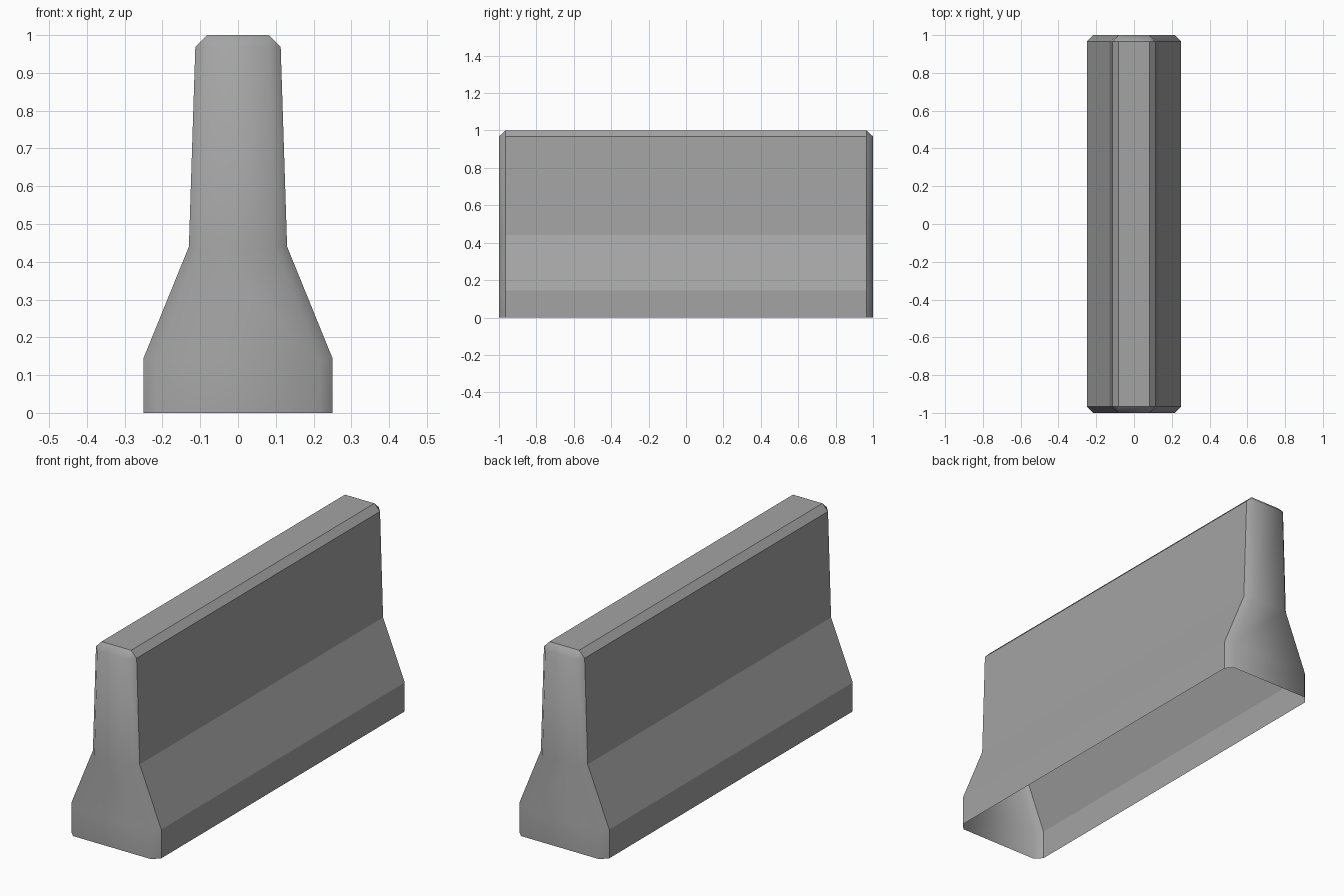
import bpy
import bmesh

cube = bpy.data.objects.get("Cube")
if cube:
    bpy.data.objects.remove(cube, do_unlink=True)

concrete = bpy.data.materials.new("concrete_grey")
concrete.use_nodes = True
colour = (0.37, 0.37, 0.37, 1)
concrete.diffuse_color = colour
concrete.node_tree.nodes["Principled BSDF"].inputs["Base Color"].default_value = colour

# Half profiles (x, z) from foot to top: full body, and the chamfered end
BODY = [(0.25, 0), (0.25, 0.145), (0.13, 0.44), (0.113, 0.968), (0.082, 1.0)]
END = [(0.217, 0), (0.217, 0.138), (0.097, 0.433), (0.082, 0.968)]
HALF_LENGTH, CHAMFER = 1.0, 0.034


def section(bm, half, y):
    """Ring of vertices from the +x foot over the top to the -x foot."""
    points = half + [(-x, z) for x, z in reversed(half)]
    return [bm.verts.new((x, y, z)) for x, z in points]


bm = bmesh.new()

# Long walls, top chamfers and flat top; the underside stays open
inner = {s: section(bm, BODY, s * (HALF_LENGTH - CHAMFER)) for s in (-1, 1)}
front, back = inner[-1], inner[1]
for i in range(len(front) - 1):
    bm.faces.new((front[i], back[i], back[i + 1], front[i + 1]))

# Ends: chamfer band, corner triangles and flat cap, softly shaded
for s, ring in inner.items():
    tip = section(bm, END, s * HALF_LENGTH)
    n, m = len(ring), len(tip)
    top = len(END) - 1
    band = []
    for i in range(top):
        band.append((ring[i], ring[i + 1], tip[i + 1], tip[i]))
        band.append((ring[n - 1 - i], ring[n - 2 - i], tip[m - 2 - i], tip[m - 1 - i]))
    band.append((ring[top], ring[top + 1], tip[top]))
    band.append((ring[n - 1 - top], ring[n - 2 - top], tip[m - 1 - top]))
    band.append((ring[top + 1], ring[top + 2], tip[top + 1], tip[top]))
    # cap split into level strips
    for i in range(top):
        band.append((tip[i], tip[i + 1], tip[m - 2 - i], tip[m - 1 - i]))
    for verts in band:
        bm.faces.new(verts).smooth = True

bmesh.ops.recalc_face_normals(bm, faces=bm.faces)
if next(f for f in bm.faces if not f.smooth).normal.x < 0:
    bmesh.ops.reverse_faces(bm, faces=bm.faces)

# Keep the edges of the long walls crisp
for edge in bm.edges:
    edge.smooth = all(f.smooth for f in edge.link_faces)

mesh = bpy.data.meshes.new("barrier_body")
bm.to_mesh(mesh)
bm.free()
mesh.materials.append(concrete)
barrier = bpy.data.objects.new("barrier_body", mesh)
bpy.context.collection.objects.link(barrier)
